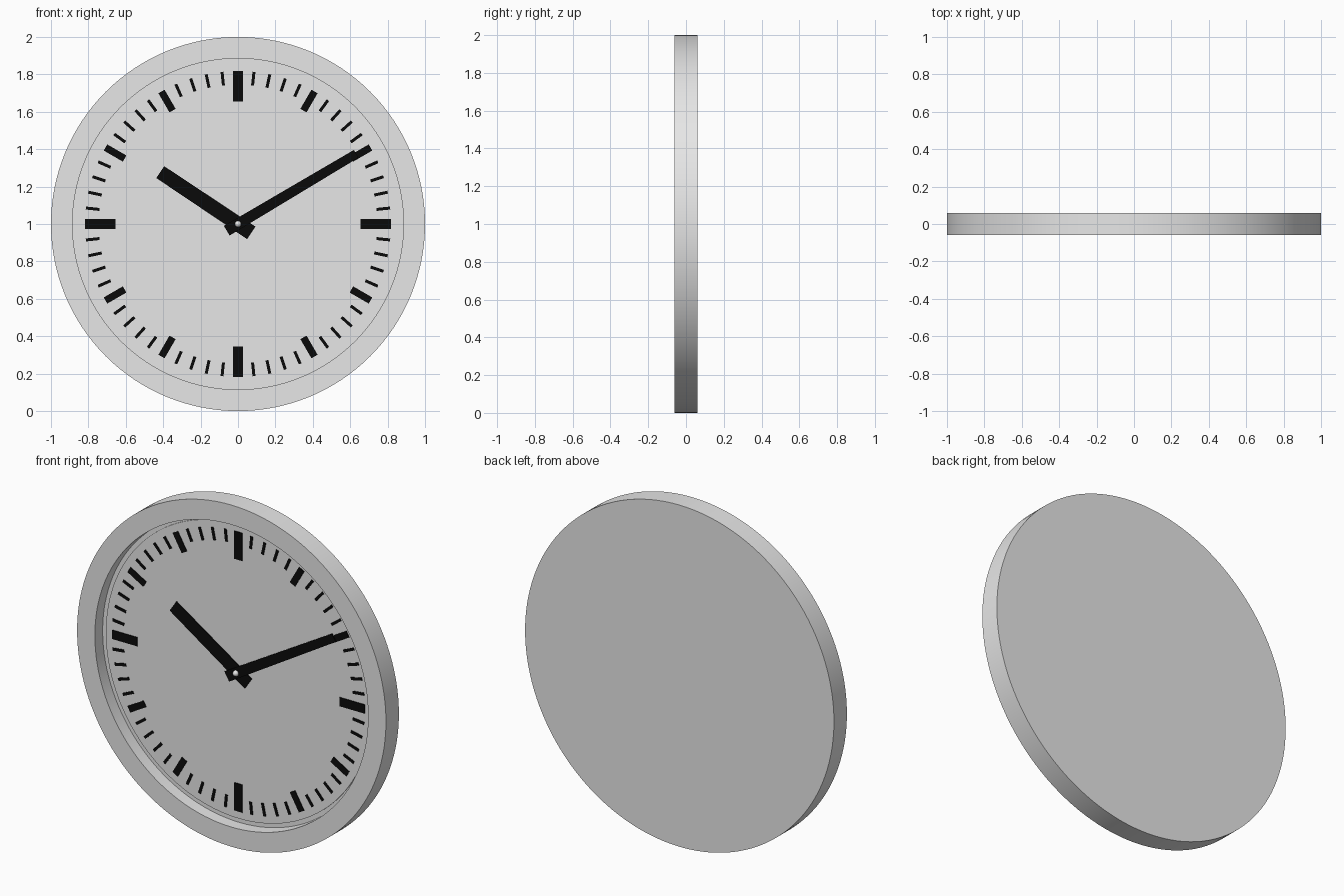
import bpy, bmesh, math
from mathutils import Matrix, Vector

cube = bpy.data.objects.get("Cube")
if cube:
    bpy.data.objects.remove(cube, do_unlink=True)

CENTRE = Vector((0, 0, 1))


def material(name, value):
    m = bpy.data.materials.new(name)
    m.use_nodes = True
    colour = (value, value, value, 1)
    m.diffuse_color = colour
    m.node_tree.nodes["Principled BSDF"].inputs["Base Color"].default_value = colour
    return m


white = material("white", 0.8)
black = material("black", 0.003)


def finish(name, bm, mat, smooth=False):
    bmesh.ops.recalc_face_normals(bm, faces=bm.faces)
    mesh = bpy.data.meshes.new(name)
    bm.to_mesh(mesh)
    bm.free()
    mesh.materials.append(mat)
    obj = bpy.data.objects.new(name, mesh)
    obj.location = CENTRE
    bpy.context.collection.objects.link(obj)
    if smooth:
        bpy.ops.object.select_all(action='DESELECT')
        obj.select_set(True)
        bpy.context.view_layer.objects.active = obj
        bpy.ops.object.shade_smooth_by_angle(angle=math.radians(35))
    return obj


def lathe(name, profile, mat, steps):
    """Spin a (radius, y) profile around the y axis."""
    bm = bmesh.new()
    verts = [bm.verts.new((r, y, 0)) for r, y in profile]
    edges = [bm.edges.new(pair) for pair in zip(verts, verts[1:])]
    bmesh.ops.spin(bm, geom=verts + edges, cent=(0, 0, 0), axis=(0, 1, 0),
                   angle=math.tau, steps=steps)
    bmesh.ops.remove_doubles(bm, verts=bm.verts, dist=1e-4)
    return finish(name, bm, mat, True)


def add_bar(bm, start, end, width_start, width_end, front, back, degrees):
    """Add a flat tapered bar pointing outwards, turned clockwise from the top."""
    turn = Matrix.Rotation(math.radians(degrees), 3, 'Y')
    outline = [(-width_start / 2, start), (width_start / 2, start),
               (width_end / 2, end), (-width_end / 2, end)]
    base = bm.faces.new([bm.verts.new(turn @ Vector((x, back, z))) for x, z in outline])
    geom = bmesh.ops.extrude_face_region(bm, geom=[base], use_keep_orig=True)["geom"]
    verts = [g for g in geom if isinstance(g, bmesh.types.BMVert)]
    bmesh.ops.translate(bm, verts=verts, vec=(0, front - back, 0))


# Case with a recessed front
lathe("case", [(0, 0.06), (1, 0.06), (1, -0.06), (0.885, -0.06),
               (0.885, 0.012), (0, 0.012)], white, 128)

# Dial plate
lathe("dial", [(0, 0.012), (0.86, 0.012), (0.86, 0.006), (0, 0.006)], white, 128)

# Minute, hour and quarter marks
bm = bmesh.new()
for i in range(60):
    if i % 15 == 0:
        inner, width = 0.655, 0.052
    elif i % 5 == 0:
        inner, width = 0.70, 0.038
    else:
        inner, width = 0.745, 0.016
    add_bar(bm, inner, 0.818, width, width, 0.002, 0.006, i * 6)
finish("dial_marks", bm, black)

# Hands
bm = bmesh.new()
add_bar(bm, -0.085, 0.50, 0.08, 0.076, -0.008, -0.002, -56.3)
finish("hour_hand", bm, black)
bm = bmesh.new()
add_bar(bm, -0.07, 0.735, 0.06, 0.048, -0.018, -0.012, 59.3)
finish("minute_hand", bm, black)

# Hub pin with a rounded tip
radius = 0.017
tip = [(radius * math.sin(a), -0.021 - radius * math.cos(a))
       for a in (math.radians(90 - 15 * k) for k in range(7))]
lathe("hub_pin", [(radius, 0.006)] + tip, white, 24)
